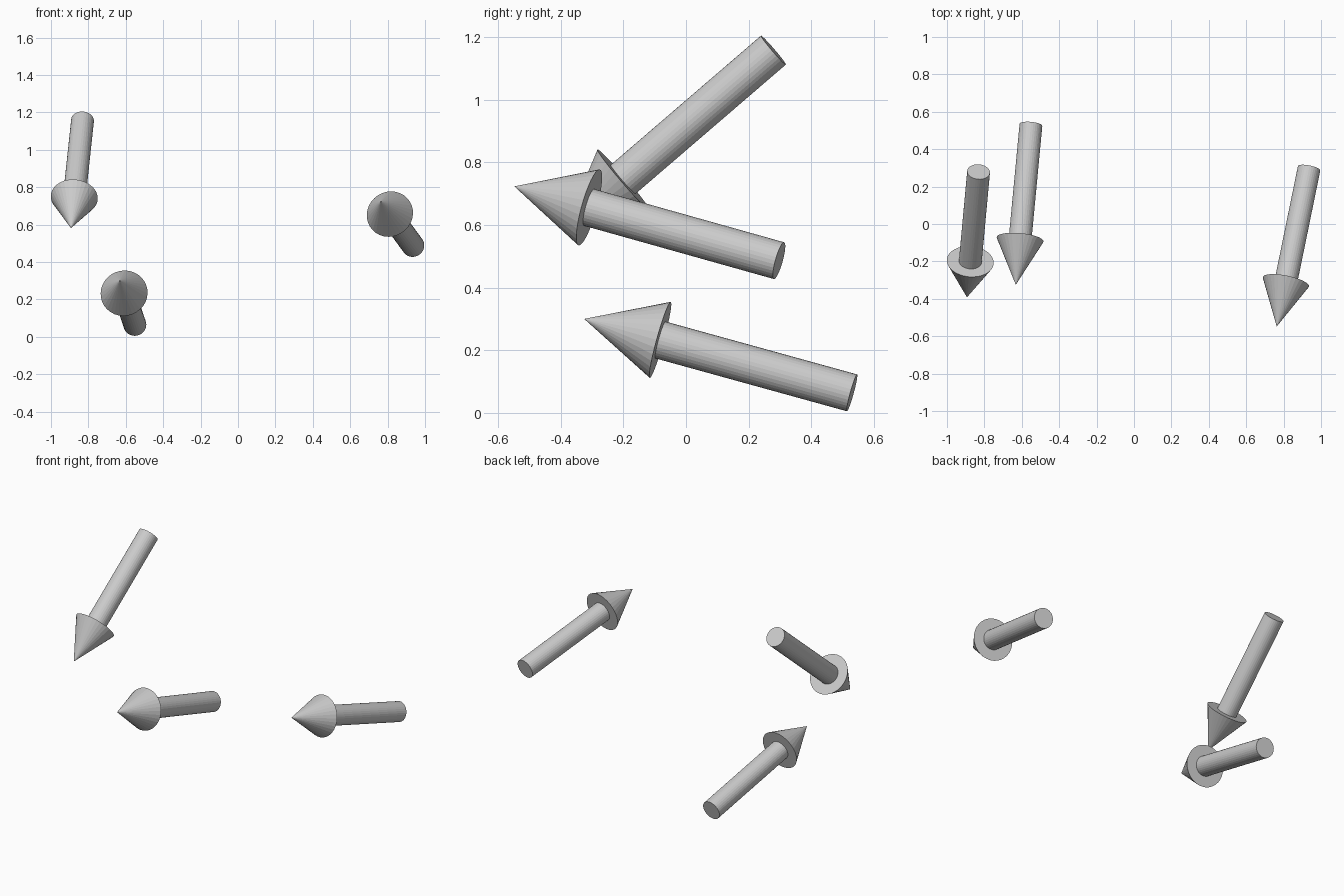
import bpy
from mathutils import Vector

if "Cube" in bpy.data.objects:
    bpy.data.objects.remove(bpy.data.objects["Cube"])

SIDES = 32
SHAFT_R, HEAD_R, HEAD_LEN = 0.061, 0.126, 0.253


def solid(name, start, end, r1, r2):
    """Faceted cylinder or cone running from start to end."""
    axis = end - start
    bpy.ops.mesh.primitive_cone_add(
        vertices=SIDES, radius1=r1, radius2=r2, depth=axis.length,
        location=(start + end) / 2,
        rotation=axis.to_track_quat('Z', 'Y').to_euler())
    obj = bpy.context.object
    obj.name = name
    return obj


def arrow(name, tail, tip):
    tail, tip = Vector(tail), Vector(tip)
    neck = tip - (tip - tail).normalized() * HEAD_LEN
    solid(name + "_shaft", tail, neck, SHAFT_R, SHAFT_R)
    solid(name + "_head", neck, tip, HEAD_R, 0)


# Three arrows, each given by tail centre and tip
arrow("steep_arrow", (-0.831, 0.279, 1.158), (-0.893, -0.392, 0.581))
arrow("low_arrow", (-0.551, 0.530, 0.064), (-0.632, -0.325, 0.300))
arrow("right_arrow", (0.936, 0.297, 0.486), (0.763, -0.548, 0.723))
